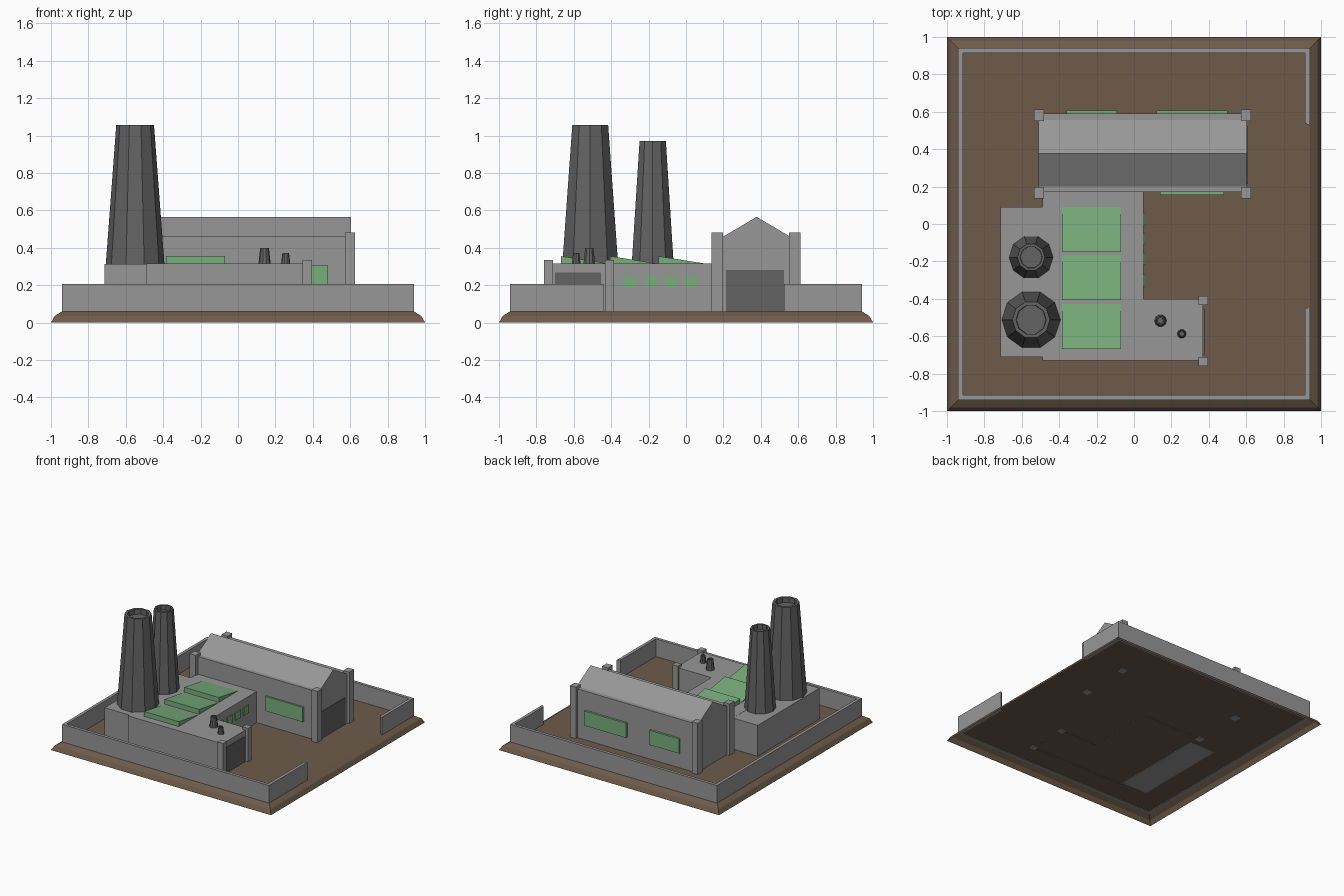
import bpy, bmesh, math

if "Cube" in bpy.data.objects:
    bpy.data.objects.remove(bpy.data.objects["Cube"])


def material(name, rgb):
    m = bpy.data.materials.new(name)
    m.diffuse_color = (*rgb, 1)
    m.use_nodes = True
    m.node_tree.nodes["Principled BSDF"].inputs["Base Color"].default_value = m.diffuse_color
    return m


GREY = material("concrete_grey", (0.31, 0.31, 0.31))
DARK = material("dark_grey", (0.125, 0.125, 0.125))
GREEN = material("glass_green", (0.19, 0.42, 0.20))
BROWN = material("earth_brown", (0.155, 0.105, 0.068))


def finish(name, bm, mat):
    bmesh.ops.recalc_face_normals(bm, faces=bm.faces)
    me = bpy.data.meshes.new(name)
    bm.to_mesh(me)
    bm.free()
    me.materials.append(mat)
    ob = bpy.data.objects.new(name, me)
    bpy.context.collection.objects.link(ob)
    return ob


def loft(name, rings, mat, bottom=True, top=True):
    """Skin a stack of matching point rings, optionally capping the ends."""
    bm = bmesh.new()
    vr = [[bm.verts.new(p) for p in r] for r in rings]
    n = len(vr[0])
    for a, b in zip(vr, vr[1:]):
        for i in range(n):
            j = (i + 1) % n
            bm.faces.new((a[i], a[j], b[j], b[i]))
    if bottom:
        bm.faces.new(vr[0][::-1])
    if top:
        bm.faces.new(vr[-1])
    return finish(name, bm, mat)


def prism(name, outline, z0, z1, mat, bottom=True):
    return loft(name, [[(x, y, z) for x, y in outline] for z in (z0, z1)], mat, bottom)


def box(name, x0, x1, y0, y1, z0, z1, mat):
    return prism(name, [(x0, y0), (x1, y0), (x1, y1), (x0, y1)], z0, z1, mat)


def extrude_x(name, profile, x0, x1, mat):
    return loft(name, [[(x, y, z) for y, z in profile] for x in (x0, x1)], mat)


def stack(name, cx, cy, profile, mat, sides=10):
    rings = [[(cx + r * math.cos(math.tau * i / sides),
               cy + r * math.sin(math.tau * i / sides), z) for i in range(sides)]
             for r, z in profile]
    return loft(name, rings, mat, bottom=False)


FLOOR = 0.06    # ground level
UNDER = 0.055   # walls sink slightly through the ground
ROOF = 0.315    # flat roof level

# Ground plate: bevelled edge, hollow underneath
loft("ground_base", [[(-r, -r, z), (r, -r, z), (r, r, z), (-r, r, z)]
                     for r, z in ((1.0, 0), (0.98, 0.035), (0.94, FLOOR))],
     BROWN, bottom=False)

# Perimeter wall with a gateway on the right
o, i = 0.94, 0.915
prism("perimeter_wall",
      [(o, -0.44), (o, -o), (-o, -o), (-o, o), (o, o), (o, 0.525),
       (i, 0.54), (i, i), (-i, i), (-i, -i), (i, -i), (i, -0.455)],
      UNDER, 0.205, GREY)

# Rear hall with gabled roof between flat shoulders
extrude_x("hall", [(0.17, FLOOR), (0.17, 0.46), (0.20, 0.46), (0.378, 0.565),
                   (0.556, 0.46), (0.59, 0.46), (0.59, FLOOR)], -0.51, 0.604, GREY)
for k, x in enumerate((-0.508, 0.599)):
    for j, y in enumerate((0.167, 0.582)):
        box(f"hall_pier_{k}{j}", x - 0.027, x + 0.027, y - 0.03, y + 0.03, UNDER, 0.482, GREY)
box("hall_door", 0.600, 0.609, 0.215, 0.525, FLOOR, 0.28, DARK)
box("hall_front_window", 0.14, 0.48, 0.155, 0.175, 0.185, 0.305, GREEN)
for k, (x0, x1) in enumerate(((-0.36, -0.09), (0.12, 0.50))):
    box(f"hall_back_window_{k}", x0, x1, 0.585, 0.607, 0.185, 0.305, GREEN)

# L-shaped workshop and its front wing
prism("workshop", [(-0.49, -0.73), (0.37, -0.73), (0.37, -0.40), (0.05, -0.40),
                   (0.05, 0.172), (-0.49, 0.172)], UNDER, ROOF, GREY, bottom=False)
for k, y in enumerate((-0.735, -0.41)):
    box(f"wing_pier_{k}", 0.345, 0.395, y - 0.024, y + 0.024, UNDER, 0.335, GREY)
box("wing_door", 0.366, 0.376, -0.70, -0.455, FLOOR, 0.268, DARK)
for k, y in enumerate((-0.302, -0.187, -0.08, 0.026)):
    box(f"workshop_window_{k}", 0.045, 0.058, y - 0.033, y + 0.033, 0.185, 0.25, GREEN)

# Saw-tooth skylights, tall edge to the front
for k, y in enumerate((-0.668, -0.405, -0.148)):
    extrude_x(f"skylight_{k}", [(y, 0.31), (y, 0.355), (y + 0.24, 0.317), (y + 0.24, 0.31)],
              -0.385, -0.07, GREEN)

# Chimney block and the two chimneys with hollow tops
box("chimney_block", -0.715, -0.485, -0.71, 0.09, UNDER, ROOF - 0.001, GREY)
for name, y, r0, r1, h in (("tall_chimney", -0.512, 0.157, 0.101, 1.055),
                           ("short_chimney", -0.178, 0.118, 0.074, 0.97)):
    stack(name, -0.55, y, [(r0, 0.31), (r1, h), (r1 * 0.8, h), (r1 * 0.78, h - 0.04)], DARK)

# Small roof vents on the wing
for name, x, y, r, h in (("large_vent", 0.142, -0.517, 0.033, 0.40),
                         ("small_vent", 0.255, -0.587, 0.025, 0.373)):
    stack(name, x, y, [(r, 0.31), (r * 0.7, h), (r * 0.5, h), (r * 0.48, h - 0.015)], DARK)
